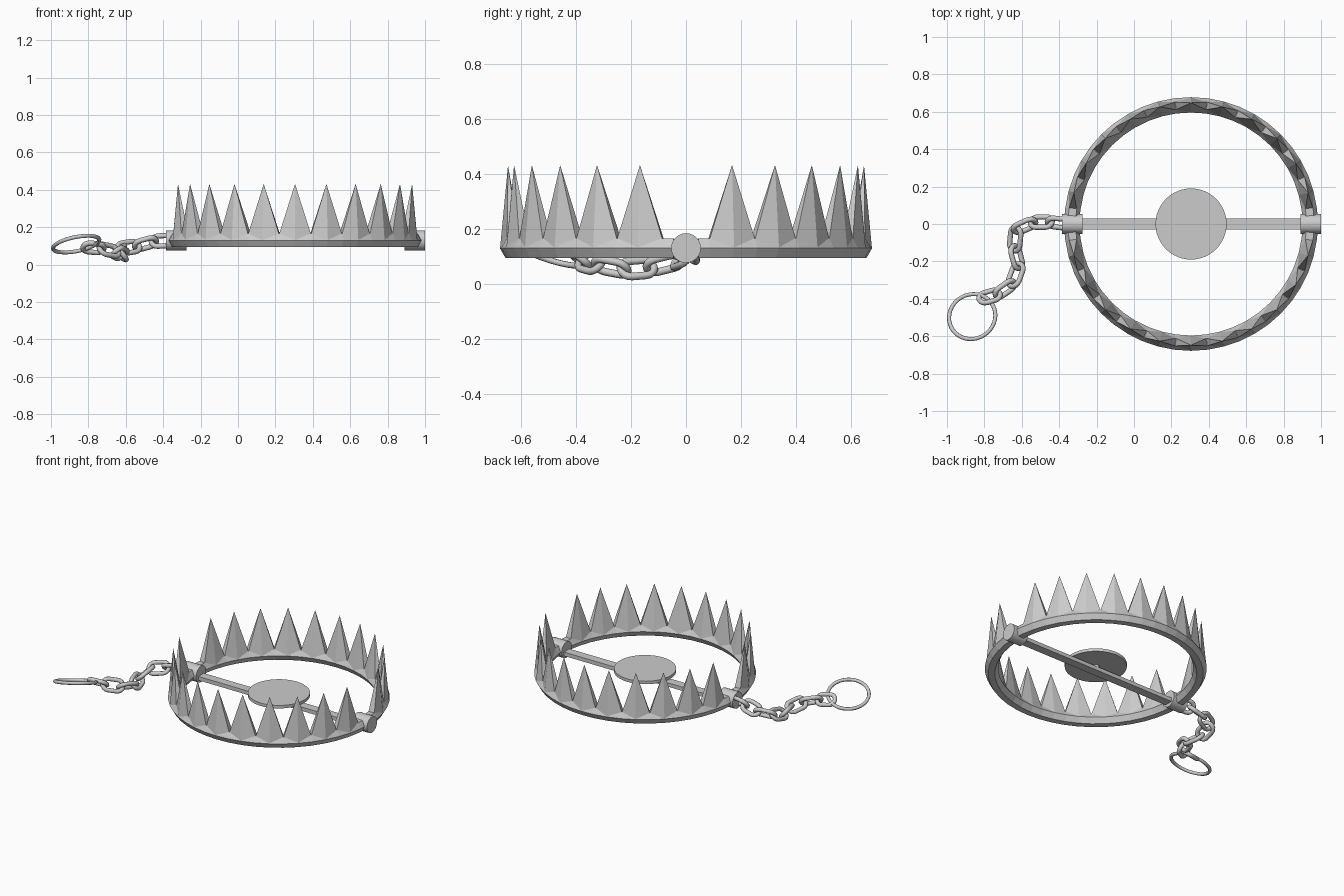
import bpy
from math import sin, cos, pi, radians
from mathutils import Vector, Matrix

if "Cube" in bpy.data.objects:
    bpy.data.objects.remove(bpy.data.objects["Cube"])

CX, RING_R, RING_Z, SEC = 0.305, 0.637, 0.13, 0.041


def add_mesh(name, verts, faces, matrix=None, smooth=False):
    me = bpy.data.meshes.new(name)
    me.from_pydata([tuple(v) for v in verts], [], faces)
    if matrix:
        me.transform(matrix)
    me.update()
    ob = bpy.data.objects.new(name, me)
    bpy.context.collection.objects.link(ob)
    if smooth:
        me.polygons.foreach_set("use_smooth", [True] * len(me.polygons))
    return ob


def loop_tube(path, radius, sides=8):
    """Closed planar path in xy swept with a round section."""
    n, verts, faces = len(path), [], []
    for i, p in enumerate(path):
        t = (path[(i + 1) % n] - path[i - 1]).normalized()
        out = Vector((t.y, -t.x, 0))
        for k in range(sides):
            a = 2 * pi * k / sides
            verts.append(p + out * cos(a) * radius + Vector((0, 0, sin(a) * radius)))
    for i in range(n):
        j = (i + 1) % n
        for k in range(sides):
            m = (k + 1) % sides
            faces.append((i * sides + k, j * sides + k, j * sides + m, i * sides + m))
    return verts, faces


def polar(deg, r, z):
    a = radians(deg)
    return Vector((CX + r * cos(a), r * sin(a), z))


def jaw(name, start):
    # hexagonal bar bent into a half circle
    angles = [4] + [7.5 * i for i in range(1, 24)] + [176]
    verts, faces = [], []
    for d in angles:
        for k in range(6):
            verts.append(polar(start + d, RING_R + SEC * cos(k * pi / 3),
                               RING_Z + SEC * sin(k * pi / 3)))
    n = len(angles)
    for i in range(n - 1):
        for k in range(6):
            m = (k + 1) % 6
            faces.append((i * 6 + k, i * 6 + m, i * 6 + 6 + m, i * 6 + 6 + k)[::-1])
    faces += [tuple(range(6))[::-1], tuple(range((n - 1) * 6, n * 6))]
    # eleven pointed teeth
    top = RING_Z + SEC * 0.86
    for t in range(1, 12):
        d, b = start + 15 * t, len(verts)
        verts += [polar(d - 7.4, 0.657, top), polar(d, 0.677, RING_Z),
                  polar(d + 7.4, 0.657, top), polar(d + 7.4, 0.617, top),
                  polar(d, 0.597, RING_Z), polar(d - 7.4, 0.617, top),
                  polar(d, 0.648, 0.432)]
        faces += [(b + k, b + (k + 1) % 6, b + 6) for k in range(6)]
    add_mesh(name, verts, faces)


jaw("back_jaw", 0)
jaw("front_jaw", 180)


def cylinder(name, r, depth, loc, sides, rot=(0, 0, 0)):
    bpy.ops.mesh.primitive_cylinder_add(vertices=sides, radius=r, depth=depth,
                                        location=loc, rotation=rot)
    ob = bpy.context.object
    ob.name = name
    bpy.ops.object.shade_smooth_by_angle(angle=radians(30))


# hinges, pan and cross bar
cylinder("right_hinge", 0.054, 0.11, (0.945, 0, RING_Z), 24, (0, pi / 2, 0))
cylinder("left_hinge", 0.054, 0.11, (-0.33, 0, RING_Z), 24, (0, pi / 2, 0))
cylinder("pan", 0.19, 0.02, (CX, 0, 0.152), 48)
cylinder("pan_post", 0.025, 0.04, (CX, 0, 0.13), 12)
bpy.ops.mesh.primitive_cube_add(size=1, location=(CX, 0, 0.112))
bar = bpy.context.object
bar.name = "cross_bar"
bar.scale = (1.25, 0.058, 0.026)

# chain links strung along a path, rolled alternately
WIRE = 0.014
nodes = [Vector(p) for p in [
    (-0.355, 0.0, 0.13), (-0.45, 0.01, 0.125), (-0.54, 0.01, 0.10), (-0.63, -0.03, 0.085),
    (-0.64, -0.13, 0.06), (-0.615, -0.225, 0.052), (-0.65, -0.32, 0.07),
    (-0.73, -0.375, 0.085), (-0.815, -0.40, 0.095)]]
for i, (a, b) in enumerate(zip(nodes, nodes[1:])):
    d = b - a
    r = 0.036
    half = d.length / 2 + WIRE - r
    path = [Vector((half + r * cos(t), r * sin(t), 0))
            for t in [pi * (k / 8 - 0.5) for k in range(9)]]
    path += [-p for p in path]
    x = d.normalized()
    y = Vector((0, 0, 1)).cross(x).normalized()
    m = Matrix((x, y, x.cross(y))).transposed().to_4x4()
    m = Matrix.Translation((a + b) / 2) @ m @ Matrix.Rotation(radians(40 if i % 2 else -50), 4, 'X')
    add_mesh(f"chain_link_{i + 1}", *loop_tube(path, WIRE), m, True)

# tilted anchor ring
circle = [Vector((cos(2 * pi * k / 40), sin(2 * pi * k / 40), 0)) * 0.126 for k in range(40)]
tilt = Vector((0, 0, 1)).rotation_difference(Vector((-0.2, 0.32, 1))).to_matrix().to_4x4()
add_mesh("anchor_ring", *loop_tube(circle, 0.011), Matrix.Translation((-0.865, -0.495, 0.11)) @ tilt, True)
